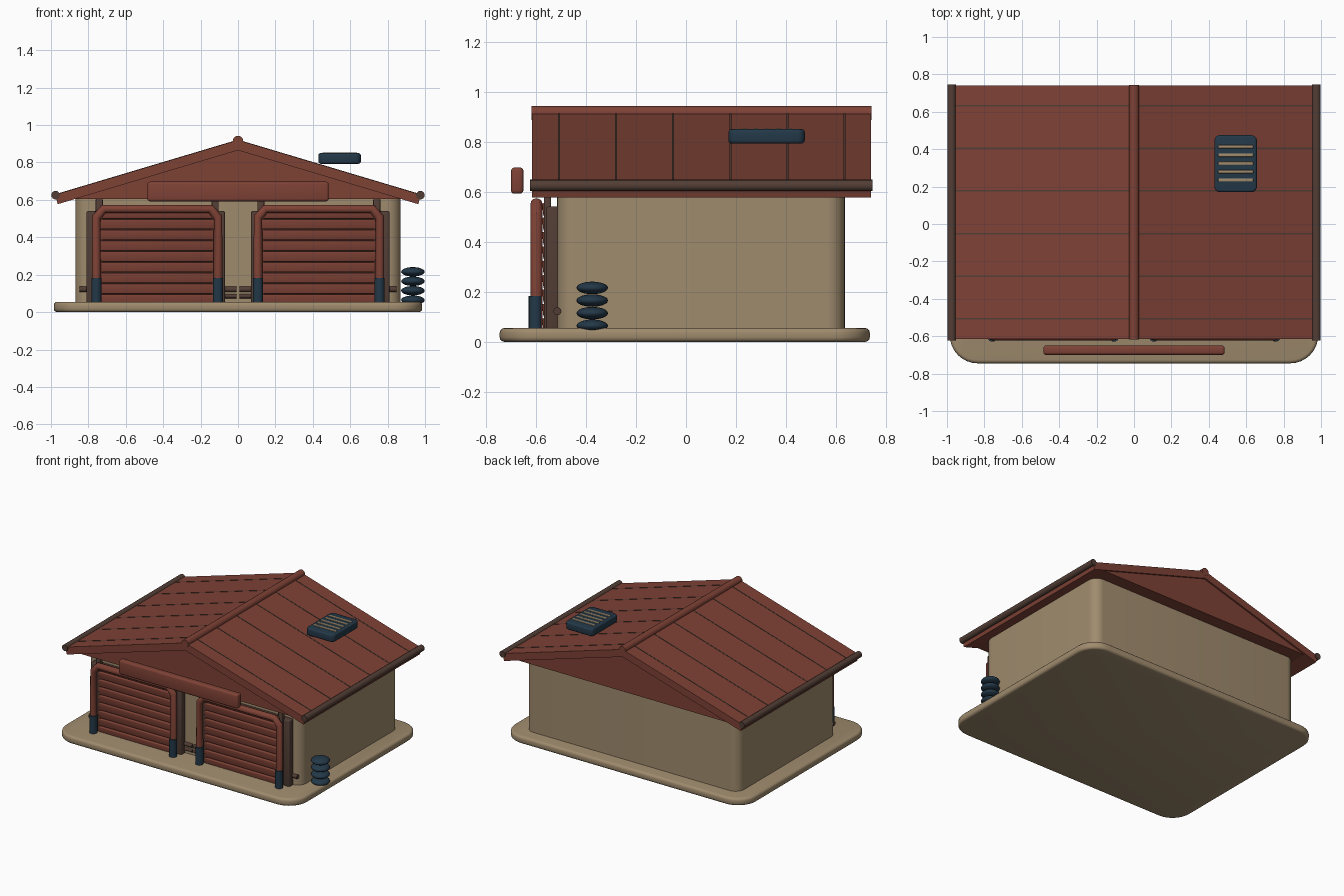
import bpy, bmesh, math
from mathutils import Vector, Matrix

if "Cube" in bpy.data.objects:
    bpy.data.objects.remove(bpy.data.objects["Cube"])


def material(name, rgb):
    m = bpy.data.materials.new(name)
    m.use_nodes = True
    m.diffuse_color = (*rgb, 1)
    m.node_tree.nodes["Principled BSDF"].inputs["Base Color"].default_value = (*rgb, 1)
    return m


TAN = material("tan plaster", (0.35, 0.26, 0.155))
RED = material("brick red", (0.21, 0.054, 0.036))
BROWN = material("dark brown", (0.085, 0.048, 0.036))
NAVY = material("dark navy", (0.017, 0.04, 0.065))


def finish(name, bm, mat, angle=35):
    bmesh.ops.recalc_face_normals(bm, faces=bm.faces)
    me = bpy.data.meshes.new(name)
    bm.to_mesh(me)
    bm.free()
    me.materials.append(mat)
    ob = bpy.data.objects.new(name, me)
    bpy.context.collection.objects.link(ob)
    bpy.ops.object.select_all(action='DESELECT')
    ob.select_set(True)
    bpy.context.view_layer.objects.active = ob
    bpy.ops.object.shade_smooth_by_angle(angle=math.radians(angle))
    return ob


def box(name, lo, hi, mat, corner=0, edge=0, tilt=0):
    """Box between two corners; optional rounded upright corners and soft edges."""
    lo, hi = Vector(lo), Vector(hi)
    bm = bmesh.new()
    bmesh.ops.create_cube(bm, size=1)
    bmesh.ops.scale(bm, vec=hi - lo, verts=bm.verts)
    if corner:
        upright = [e for e in bm.edges
                   if abs(e.verts[0].co.z - e.verts[1].co.z) > 1e-4]
        bmesh.ops.bevel(bm, geom=upright, offset=corner, segments=8,
                        profile=0.5, affect='EDGES')
    if edge:
        sharp = [e for e in bm.edges if e.calc_face_angle(0) > 0.9]
        bmesh.ops.bevel(bm, geom=sharp, offset=edge, segments=3,
                        profile=0.5, affect='EDGES')
    bmesh.ops.rotate(bm, matrix=Matrix.Rotation(tilt, 3, 'X'), verts=bm.verts)
    bmesh.ops.translate(bm, vec=(lo + hi) / 2, verts=bm.verts)
    return finish(name, bm, mat)


def prism(name, profile, y0, y1, mat):
    """Extrude an x-z profile along y."""
    bm = bmesh.new()
    face = bm.faces.new([bm.verts.new((x, y0, z)) for x, z in profile])
    ext = bmesh.ops.extrude_face_region(bm, geom=[face])
    moved = [v for v in ext["geom"] if isinstance(v, bmesh.types.BMVert)]
    bmesh.ops.translate(bm, vec=(0, y1 - y0, 0), verts=moved)
    return finish(name, bm, mat, 20)


def rod(name, a, b, radius, mat):
    """Capped cylinder from a to b."""
    a, b = Vector(a), Vector(b)
    bm = bmesh.new()
    bmesh.ops.create_cone(bm, cap_ends=True, segments=16, radius1=radius,
                          radius2=radius, depth=(b - a).length)
    turn = (b - a).to_track_quat('Z', 'Y').to_matrix()
    bmesh.ops.rotate(bm, matrix=turn, verts=bm.verts)
    bmesh.ops.translate(bm, vec=(a + b) / 2, verts=bm.verts)
    return finish(name, bm, mat)


def pipe(name, points, radius, mat):
    """Bent tube through points, turned into a mesh."""
    cu = bpy.data.curves.new(name, 'CURVE')
    cu.dimensions = '3D'
    cu.bevel_depth = radius
    cu.bevel_resolution = 4
    cu.use_fill_caps = True
    sp = cu.splines.new('POLY')
    sp.points.add(len(points) - 1)
    for p, co in zip(sp.points, points):
        p.co = (*co, 1)
    cu.materials.append(mat)
    ob = bpy.data.objects.new(name, cu)
    bpy.context.collection.objects.link(ob)
    bpy.ops.object.select_all(action='DESELECT')
    ob.select_set(True)
    bpy.context.view_layer.objects.active = ob
    bpy.ops.object.convert(target='MESH')
    bpy.ops.object.shade_smooth_by_angle(angle=math.radians(35))


# Base slab and walls
box("base_slab", (-0.985, -0.745, 0), (0.985, 0.735, 0.055), TAN, corner=0.15, edge=0.018)
box("walls", (-0.87, -0.515, 0.04), (0.87, 0.635, 0.62), TAN, corner=0.07)

# Gable block, roof slopes, seams, gutters and ridge
FRONT, BACK = -0.615, 0.74
RIDGE, EAVE_X, EAVE_Z = 0.92, 0.978, 0.628
SLOPE = (RIDGE - EAVE_Z) / EAVE_X
prism("gable_block", [(-0.88, 0.605), (0.88, 0.605), (0, 0.87)],
      FRONT + 0.012, BACK - 0.012, RED)
for side, s in (("left", 1), ("right", -1)):
    prism(f"roof_slope_{side}",
          [(0, RIDGE), (s * EAVE_X, EAVE_Z), (s * (EAVE_X - 0.014), 0.577), (0, 0.865)],
          FRONT, BACK, RED)
    for i in range(6):
        y = -0.507 + i * 0.228
        x0, x1 = 0.02, 0.96
        z0, z1 = RIDGE - SLOPE * x0, RIDGE - SLOPE * x1
        prism(f"roof_seam_{side}_{i + 1}",
              [(s * x0, z0 + 0.002), (s * x1, z1 + 0.002),
               (s * x1, z1 - 0.01), (s * x0, z0 - 0.01)],
              y - 0.004, y + 0.004, BROWN)
    rod(f"gutter_{side}", (s * 0.975, FRONT - 0.008, 0.625),
        (s * 0.975, BACK + 0.006, 0.625), 0.023, BROWN)
rod("ridge_cap", (0, FRONT - 0.002, 0.915), (0, BACK + 0.002, 0.915), 0.028, RED)

# Front sign board
box("sign_board", (-0.485, -0.7, 0.592), (0.485, -0.65, 0.697), RED, edge=0.014)

# Garage doors with slats, frames, bumper tubes and rails
for side, s in (("left", 1), ("right", -1)):
    cx = s * 0.432
    fx = s * 0.44
    # Frame around the opening
    for end in (-1, 1):
        x = fx + end * 0.345
        box(f"door_frame_post_{side}_{end}", (x - 0.025, -0.56, 0.05),
            (x + 0.025, -0.505, 0.54), BROWN, edge=0.008)
        tx = cx + end * 0.31
        box(f"door_track_{side}_{end}", (tx - 0.019, -0.568, 0.05),
            (tx + 0.019, -0.54, 0.605), BROWN, edge=0.005)
    box(f"door_frame_top_{side}", (fx - 0.37, -0.55, 0.51),
        (fx + 0.37, -0.505, 0.54), BROWN, edge=0.008)
    # Slatted shutter
    box(f"door_backing_{side}", (cx - 0.31, -0.55, 0.05),
        (cx + 0.31, -0.51, 0.53), BROWN)
    for i in range(9):
        z = 0.068 + i * 0.0575
        box(f"door_slat_{side}_{i + 1}", (cx - 0.305, -0.573, z - 0.027),
            (cx + 0.305, -0.55, z + 0.027), RED, edge=0.006, tilt=0.12)
    # Bumper tube arch with dark feet
    l, r, y, top = cx - 0.325, cx + 0.325, -0.598, 0.552
    pipe(f"bumper_arch_{side}",
         [(l, y, 0.05), (l, y, top - 0.045), (l + 0.04, y, top),
          (r - 0.04, y, top), (r, y, top - 0.045), (r, y, 0.05)], 0.024, RED)
    for end, x in (("a", l), ("b", r)):
        rod(f"bumper_foot_{side}_{end}", (x, -0.602, 0.05), (x, -0.602, 0.183), 0.027, NAVY)
    # Low rails behind the door
    rod(f"low_rail_{side}", (s * 0.007, -0.515, 0.122), (s * 0.848, -0.515, 0.122), 0.015, BROWN)
    rod(f"lower_rail_{side}", (s * 0.007, -0.515, 0.085), (s * 0.08, -0.515, 0.085), 0.011, BROWN)

# Roof vent with slats
box("roof_vent", (0.43, 0.17, 0.793), (0.657, 0.475, 0.85), NAVY, corner=0.03, edge=0.012)
for i in range(5):
    y = 0.235 + i * 0.0445
    box(f"vent_slat_{i + 1}", (0.45, y - 0.009, 0.84), (0.638, y + 0.009, 0.854), TAN, edge=0.004)

# Stack of tyres beside the wall
for i in range(4):
    bm = bmesh.new()
    bmesh.ops.create_uvsphere(bm, u_segments=24, v_segments=12, radius=1)
    bmesh.ops.scale(bm, vec=(0.063, 0.063, 0.025), verts=bm.verts)
    bmesh.ops.translate(bm, vec=(0.935, -0.375, 0.064 + i * 0.0505), verts=bm.verts)
    finish(f"tyre_{i + 1}", bm, NAVY, 60)
